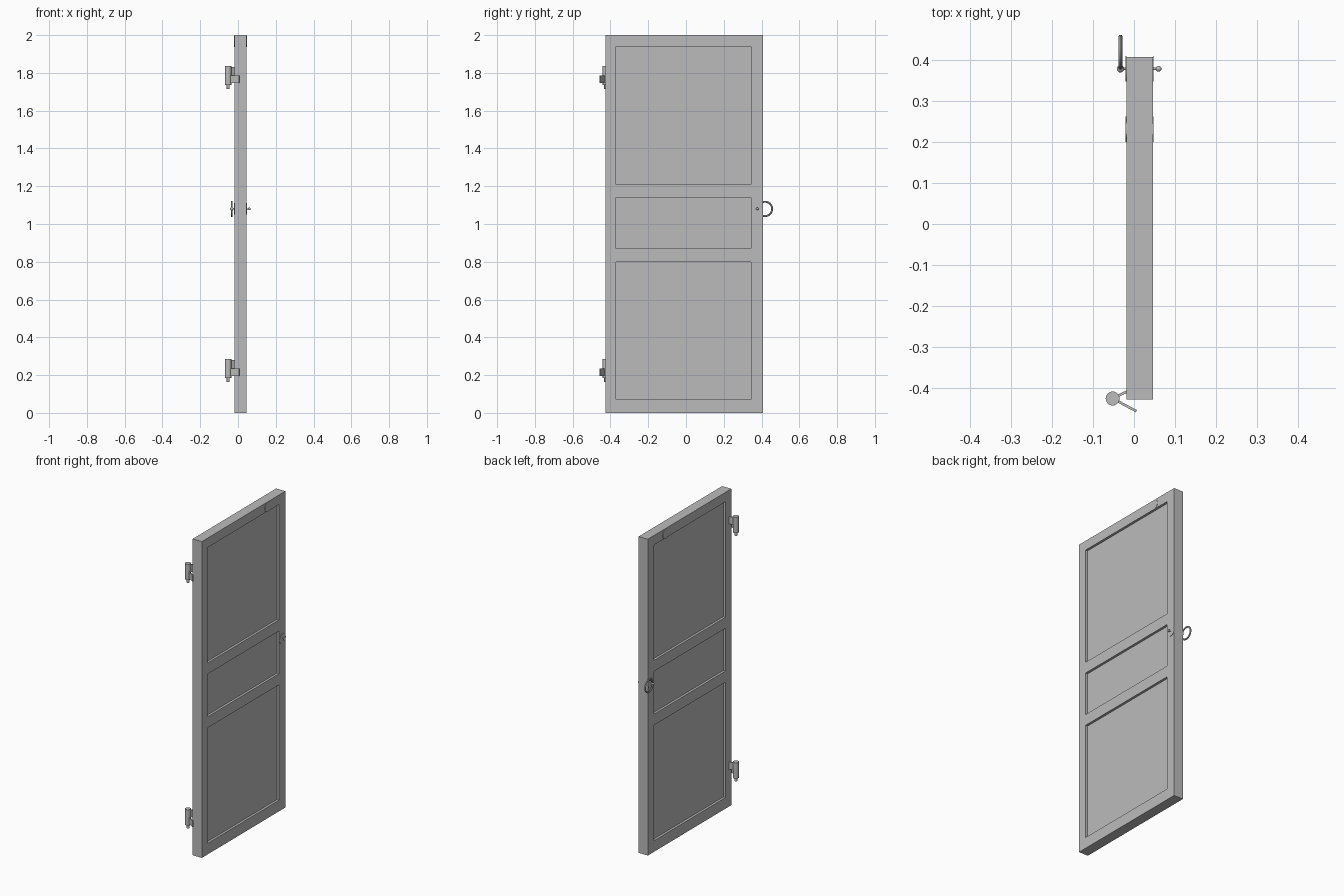
import bpy, bmesh, math
from mathutils import Vector

cube = bpy.data.objects.get("Cube")
if cube:
    bpy.data.objects.remove(cube, do_unlink=True)

grey = bpy.data.materials.new("plain_grey")
grey.use_nodes = True
COLOUR = (0.5, 0.5, 0.5, 1)
grey.diffuse_color = COLOUR
grey.node_tree.nodes["Principled BSDF"].inputs["Base Color"].default_value = COLOUR

X0, X1, Y0, Y1, TOP = -0.018, 0.046, -0.427, 0.407, 2.0
MID_X = (X0 + X1) / 2


def finish(ob, name, smooth=True):
    ob.name = name
    ob.data.materials.append(grey)
    if smooth:
        bpy.ops.object.shade_smooth_by_angle(angle=math.radians(35))
    return ob


def rod(name, start, end, radius, sides=24):
    a, b = Vector(start), Vector(end)
    bpy.ops.mesh.primitive_cylinder_add(
        vertices=sides, radius=radius, depth=(b - a).length, location=(a + b) / 2,
        rotation=(b - a).to_track_quat("Z", "Y").to_euler())
    return finish(bpy.context.object, name)


def ball(name, centre, radius):
    bpy.ops.mesh.primitive_uv_sphere_add(segments=20, ring_count=12,
                                         radius=radius, location=centre)
    return finish(bpy.context.object, name)


def leaf(name, start, end, z0, z1, thickness=0.006):
    """Upright flat plate running between two points in plan."""
    a, b = Vector((*start, z0)), Vector((*end, z1))
    d = b - a
    bpy.ops.mesh.primitive_cube_add(size=1, location=(a + b) / 2,
                                    rotation=(0, 0, math.atan2(d.y, d.x)))
    ob = bpy.context.object
    ob.scale = (math.hypot(d.x, d.y), thickness, z1 - z0)
    return finish(ob, name, False)


# Door slab: cut the box along the panel borders, then sink the panel faces
PANEL_Y = (-0.37, 0.345)
PANEL_Z = [(0.07, 0.80), (0.87, 1.14), (1.21, 1.94)]
RECESS = 0.015
bm = bmesh.new()
bmesh.ops.create_cube(bm, size=1)
for v in bm.verts:
    v.co = (X1 if v.co.x > 0 else X0, Y1 if v.co.y > 0 else Y0, TOP if v.co.z > 0 else 0)
cuts = [((0, y, 0), (0, 1, 0)) for y in PANEL_Y]
cuts += [((0, 0, z), (0, 0, 1)) for pair in PANEL_Z for z in pair]
for co, no in cuts:
    bmesh.ops.bisect_plane(bm, geom=bm.verts[:] + bm.edges[:] + bm.faces[:],
                           plane_co=co, plane_no=no)
bm.normal_update()
panels = []
for f in bm.faces:
    c = f.calc_center_median()
    if abs(f.normal.x) > 0.9 and PANEL_Y[0] < c.y < PANEL_Y[1]:
        if any(lo < c.z < hi for lo, hi in PANEL_Z):
            panels.append(f)
for f in panels:
    shift = -f.normal * RECESS
    new = bmesh.ops.extrude_face_region(bm, geom=[f])["geom"]
    bmesh.ops.translate(bm, vec=shift,
                        verts=[g for g in new if isinstance(g, bmesh.types.BMVert)])
    if f.is_valid:
        bmesh.ops.delete(bm, geom=[f], context="FACES_ONLY")
bmesh.ops.recalc_face_normals(bm, faces=bm.faces)
mesh = bpy.data.meshes.new("door_slab")
bm.to_mesh(mesh)
bm.free()
door = bpy.data.objects.new("door_slab", mesh)
bpy.context.collection.objects.link(door)
finish(door, "door_slab", False)

# Hinges: barrel, pin and two splayed leaves
HX, HY = -0.052, -0.425
for label, z in (("lower", 0.185), ("upper", 1.737)):
    rod(label + "_hinge_barrel", (HX, HY, z), (HX, HY, z + 0.1), 0.017)
    rod(label + "_hinge_pin", (HX, HY, z - 0.022), (HX, HY, z), 0.008, 16)
    leaf(label + "_door_leaf", (HX, HY), (X0 + 0.003, -0.407), z + 0.048, z + 0.095)
    leaf(label + "_frame_leaf", (HX, HY), (0.006, -0.456), z + 0.01, z + 0.05)

# Round plates on both faces of the door
for label, y, z in (("handle", 0.378, 1.08), ("top", 0.231, 1.968)):
    for side, x, out in (("right", X0, -0.003), ("left", X1, 0.002)):
        rod(f"{label}_plate_{side}", (x, y, z), (x + out, y, z), 0.031, 32)

# Ring pull on one side, small knob on the other
RX, PY, PZ = -0.033, 0.378, 1.08
rod("handle_spindle", (RX, PY, PZ), (0.06, PY, PZ), 0.003, 12)
ball("ring_mount", (RX, PY, PZ), 0.009)
ball("small_knob", (0.06, PY, PZ), 0.007)
bpy.ops.mesh.primitive_torus_add(major_segments=36, minor_segments=10,
                                 major_radius=0.038, minor_radius=0.005,
                                 location=(RX, 0.418, PZ), rotation=(0, math.pi / 2, 0))
finish(bpy.context.object, "ring_pull")
